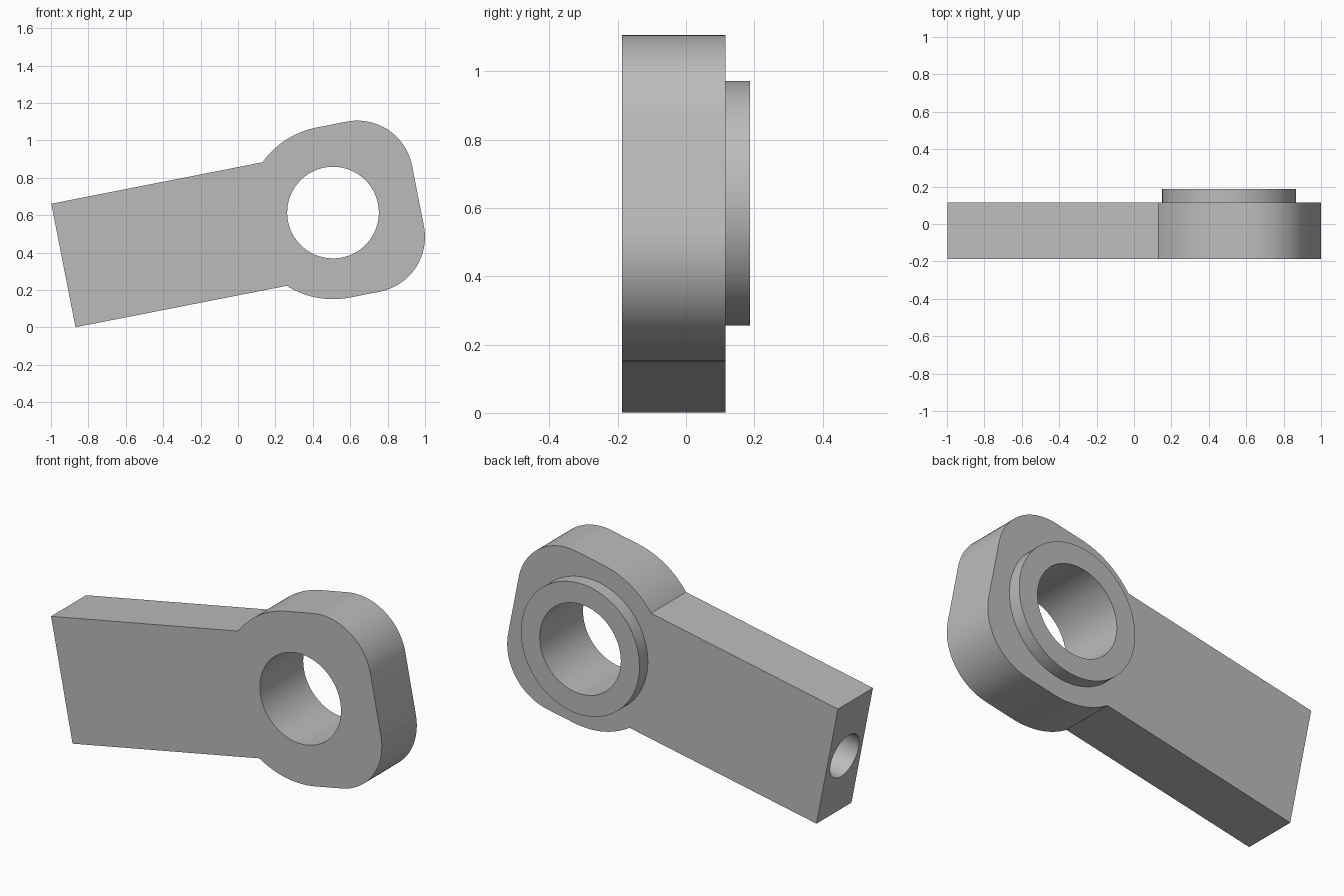
import bpy, bmesh
from math import sin, cos, asin, radians, degrees, pi
from mathutils import Matrix

cube = bpy.data.objects.get("Cube")
if cube:
    bpy.data.objects.remove(cube, do_unlink=True)

# Main dimensions, measured from the bore centre along the tilted shank
FRONT, BACK, BOSS_TOP = -0.187, 0.115, 0.187
HEAD_R, CORNER_R, BORE_R, BOSS_R = 0.463, 0.298, 0.245, 0.358
SHANK_HALF, SHANK_END = 0.3365, -1.469
ROD_HOLE_R, ROD_HOLE_DEPTH = 0.121, 0.75
MID_Y = (FRONT + BACK) / 2
PLACE = Matrix.Translation((0.508, 0, 0.614)) @ Matrix.Rotation(radians(-11.1), 4, 'Y')

steel = bpy.data.materials.new("grey steel")
steel.use_nodes = True
GREY = (0.5, 0.5, 0.5, 1)
steel.diffuse_color = GREY
steel.node_tree.nodes["Principled BSDF"].inputs["Base Color"].default_value = GREY


def finish(name, bm):
    """Turn a bmesh into a placed object with the steel material."""
    bmesh.ops.recalc_face_normals(bm, faces=bm.faces)
    bm.transform(PLACE)
    mesh = bpy.data.meshes.new(name)
    bm.to_mesh(mesh)
    bm.free()
    mesh.materials.append(steel)
    obj = bpy.data.objects.new(name, mesh)
    bpy.context.collection.objects.link(obj)
    return obj


def activate(obj):
    bpy.ops.object.select_all(action='DESELECT')
    obj.select_set(True)
    bpy.context.view_layer.objects.active = obj


def arc(cx, cz, r, start, end, steps=24):
    angles = [radians(start + (end - start) * i / steps) for i in range(steps + 1)]
    return [(cx + r * cos(a), cz + r * sin(a)) for a in angles]


def cutter(name, radius, length, matrix):
    bm = bmesh.new()
    bmesh.ops.create_cone(bm, cap_ends=True, segments=96, radius1=radius,
                          radius2=radius, depth=length, matrix=matrix)
    obj = finish(name, bm)
    obj.hide_render = True
    return obj


# Body: square shank running into a head that is round on the shank side
# and has two rounded corners on the far side
join = degrees(asin(SHANK_HALF / HEAD_R))
c = HEAD_R - CORNER_R
outline = [(SHANK_END, -SHANK_HALF)]
outline += arc(0, 0, HEAD_R, 180 + join, 270)
outline += arc(c, -c, CORNER_R, 270, 360)
outline += arc(c, c, CORNER_R, 0, 90)
outline += arc(0, 0, HEAD_R, 90, 180 - join)
outline += [(SHANK_END, SHANK_HALF)]
bm = bmesh.new()
face = bm.faces.new([bm.verts.new((x, FRONT, z)) for x, z in outline])
sides = bmesh.ops.extrude_face_region(bm, geom=[face])
bmesh.ops.translate(bm, vec=(0, BACK - FRONT, 0),
                    verts=[v for v in sides["geom"] if isinstance(v, bmesh.types.BMVert)])
body = finish("rod_end_body", bm)

# Holes: bore through the head, blind rod hole in the shank end
bore = cutter("bore_cutter", BORE_R, 1, Matrix.Rotation(pi / 2, 4, 'X'))
rod_hole = cutter("rod_hole_cutter", ROD_HOLE_R, 2 * ROD_HOLE_DEPTH,
                  Matrix.Translation((SHANK_END, MID_Y, 0)) @ Matrix.Rotation(pi / 2, 4, 'Y'))
activate(body)
for tool in (bore, rod_hole):
    cut = body.modifiers.new("hole", 'BOOLEAN')
    cut.operation = 'DIFFERENCE'
    cut.solver = 'EXACT'
    cut.object = tool
    bpy.ops.object.modifier_apply(modifier=cut.name)
    bpy.data.objects.remove(tool, do_unlink=True)

# Boss: raised collar around the bore on the back
bm = bmesh.new()
section = [(BOSS_R, BACK), (BOSS_R, BOSS_TOP), (BORE_R, BOSS_TOP), (BORE_R, BACK)]
verts = [bm.verts.new((x, y, 0)) for x, y in section]
edges = [bm.edges.new(pair) for pair in zip(verts, verts[1:])]
bmesh.ops.spin(bm, geom=verts + edges, cent=(0, 0, 0), axis=(0, 1, 0),
               angle=2 * pi, steps=96, use_merge=True)
bmesh.ops.remove_doubles(bm, verts=bm.verts, dist=0.0001)
# Orient the open collar outward by its rim face
boss = finish("bore_collar", bm)
if any(p.normal.y < -0.5 for p in boss.data.polygons):
    boss.data.flip_normals()

for obj in (body, boss):
    activate(obj)
    bpy.ops.object.shade_smooth_by_angle(angle=radians(30))
